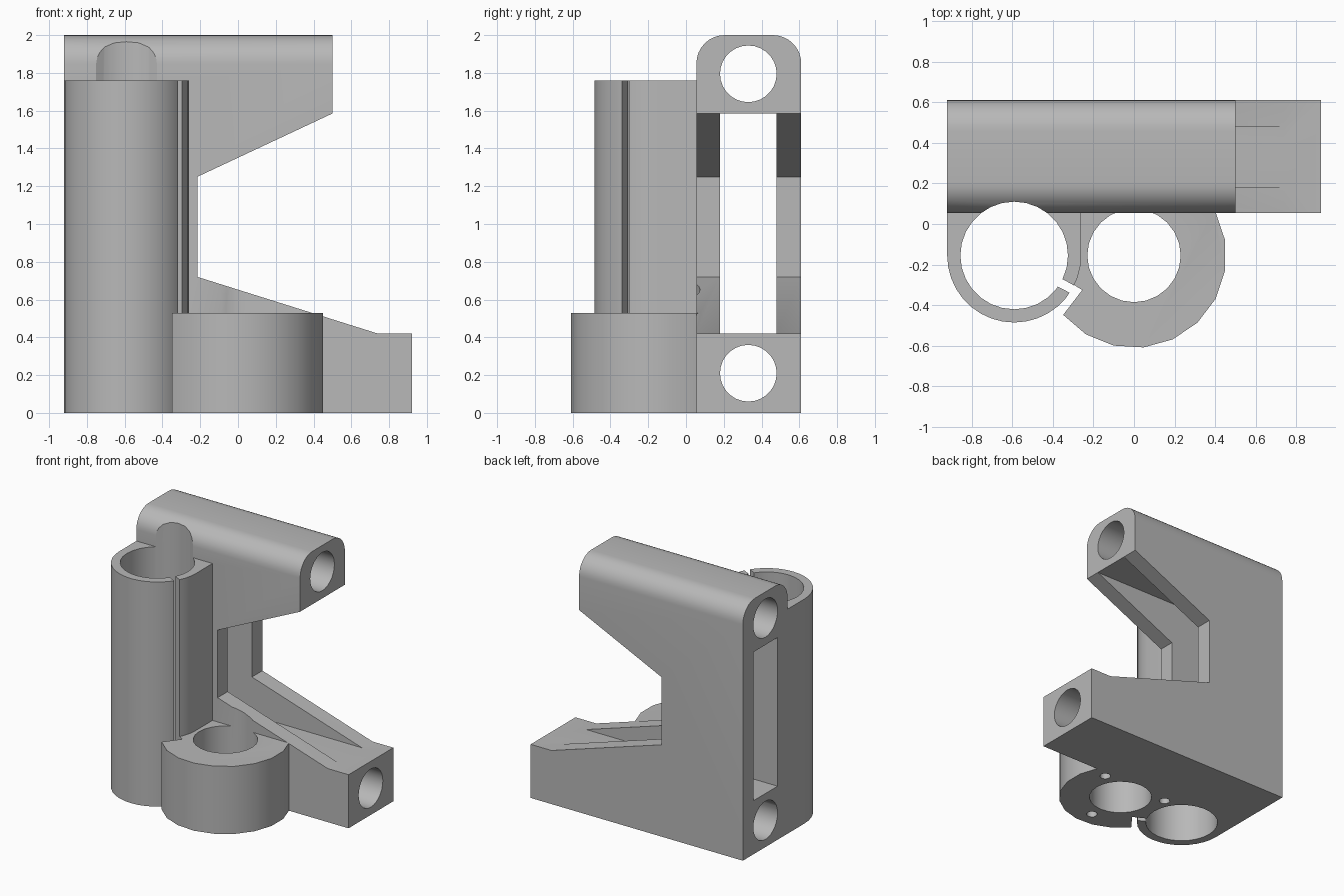
import bpy
import bmesh
from math import cos, sin, radians
from mathutils import Vector

cube = bpy.data.objects.get("Cube")
if cube:
    bpy.data.objects.remove(cube, do_unlink=True)

grey = bpy.data.materials.new("grey_plastic")
grey.use_nodes = True
colour = (0.48, 0.48, 0.48, 1)
grey.diffuse_color = colour
grey.node_tree.nodes["Principled BSDF"].inputs["Base Color"].default_value = colour


def prism(name, points, offset, round_top=0):
    """Extrude a flat outline; optionally round the long upper edges."""
    bm = bmesh.new()
    face = bm.faces.new([bm.verts.new(p) for p in points])
    result = bmesh.ops.extrude_face_region(bm, geom=[face])
    moved = [v for v in result["geom"] if isinstance(v, bmesh.types.BMVert)]
    bmesh.ops.translate(bm, verts=moved, vec=Vector(offset))
    bmesh.ops.recalc_face_normals(bm, faces=bm.faces[:])
    if round_top:
        top = max(v.co.z for v in bm.verts)
        edges = [e for e in bm.edges
                 if all(v.co.z > top - 0.001 for v in e.verts)
                 and abs(e.verts[0].co.y - e.verts[1].co.y) < 0.001]
        bmesh.ops.bevel(bm, geom=edges, offset=round_top, segments=8,
                        profile=0.5, affect='EDGES')
    mesh = bpy.data.meshes.new(name)
    bm.to_mesh(mesh)
    bm.free()
    mesh.materials.append(grey)
    obj = bpy.data.objects.new(name, mesh)
    bpy.context.collection.objects.link(obj)
    return obj


def arc(cx, cy, r, start, end, steps):
    angles = [radians(start + (end - start) * i / steps) for i in range(steps + 1)]
    return [(cx + r * cos(a), cy + r * sin(a)) for a in angles]


def upright(name, outline, z0, z1):
    return prism(name, [(x, y, z0) for x, y in outline], (0, 0, z1 - z0))


def along_x(name, outline):
    return prism(name, [(-1.2, y, z) for y, z in outline], (2.4, 0, 0))


def circle(cx, cy, r, steps=28):
    return arc(cx, cy, r, 0, 360, steps)[:-1]


def combine(target, other, operation):
    mod = target.modifiers.new(other.name, 'BOOLEAN')
    mod.operation = operation
    mod.solver = 'EXACT'
    mod.object = other
    bpy.ops.object.select_all(action='DESELECT')
    bpy.context.view_layer.objects.active = target
    target.select_set(True)
    bpy.ops.object.modifier_apply(modifier=mod.name)
    bpy.data.objects.remove(other, do_unlink=True)


# Main bracket with an upper and a lower arm
side = [(-0.92, 0), (0.92, 0), (0.92, 0.42), (0.74, 0.42), (-0.215, 0.72),
        (-0.215, 1.25), (0.5, 1.585), (0.5, 2), (-0.92, 2)]
bracket = prism("bracket", [(x, 0.055, z) for x, z in side], (0, 0.555, 0), 0.15)

# Tall bearing holder and short nut ring
BX, CY = -0.59, -0.155
holder = arc(BX, CY, 0.33, 180, 360, 18) + [(-0.26, 0.14), (-0.92, 0.14)]
combine(bracket, upright("bearing_holder", holder, 0, 1.76), 'UNION')
ring = arc(0, CY, 0.455, 220, 500, 15) + [(-0.345, -0.27), (-0.255, -0.325)]
combine(bracket, upright("nut_ring", ring, 0, 0.53), 'UNION')

# Clearances: slot, rod bores, bearing bore, nut bore, clamp slit
slot = [(0.18, 0.42), (0.48, 0.42), (0.48, 1.585), (0.18, 1.585)]
slit = [(-0.40, -0.245), (-0.255, -0.325), (-0.285, -0.355), (-0.42, -0.285)]
cutters = [
    along_x("slot_cutter", slot),
    along_x("lower_rod_cutter", circle(0.33, 0.21, 0.15)),
    along_x("upper_rod_cutter", circle(0.33, 1.795, 0.15)),
    upright("bearing_cutter", circle(BX, CY, 0.265), -0.1, 2.1),
    upright("nut_cutter", circle(0, CY, 0.23, 24), -0.1, 1.0),
    upright("slit_cutter", slit, -0.1, 2.1),
]
# Three screw holes under the nut ring
for angle in (30, 150, 270):
    a = radians(angle)
    cutters.append(upright("screw_cutter",
                           circle(0.33 * cos(a), CY + 0.33 * sin(a), 0.04, 12),
                           -0.1, 0.3))
for cutter in cutters:
    combine(bracket, cutter, 'DIFFERENCE')

bpy.ops.object.select_all(action='DESELECT')
bpy.context.view_layer.objects.active = bracket
bracket.select_set(True)
bpy.ops.object.shade_smooth_by_angle(angle=radians(32))
